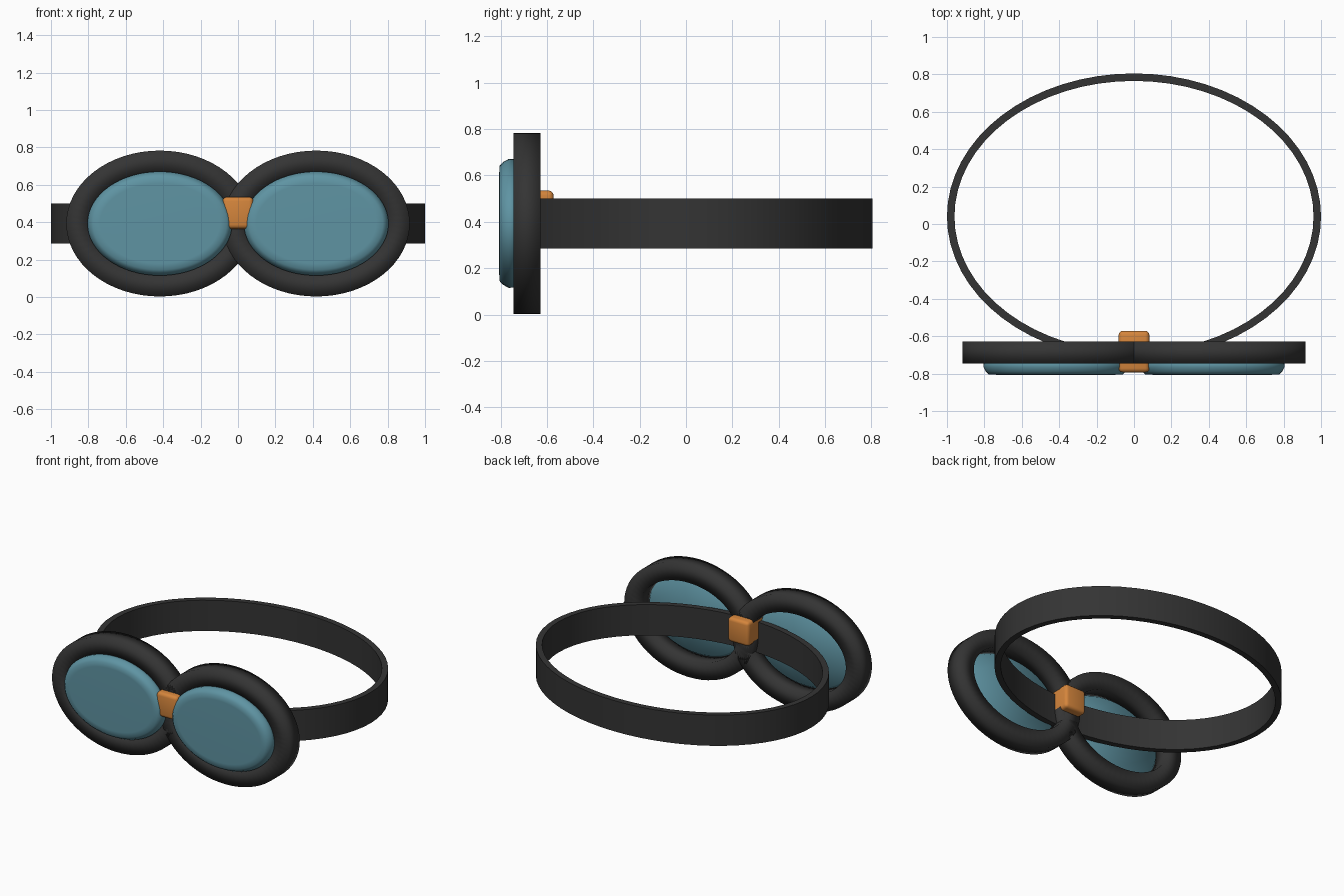
import bpy
import bmesh
from math import sin, cos, pi, radians
from mathutils import Matrix

cube = bpy.data.objects.get("Cube")
if cube:
    bpy.data.objects.remove(cube, do_unlink=True)


def material(name, colour):
    m = bpy.data.materials.new(name)
    m.use_nodes = True
    m.diffuse_color = (*colour, 1)
    m.node_tree.nodes["Principled BSDF"].inputs["Base Color"].default_value = (*colour, 1)
    return m


BLACK = material("black rubber", (0.034, 0.034, 0.034))
TEAL = material("teal glass", (0.114, 0.296, 0.366))
ORANGE = material("orange clip", (0.66, 0.235, 0.045))


def finish(bm, name, mat, angle=None):
    """Turn the mesh into a smooth-shaded object, with sharp edges above the angle."""
    bmesh.ops.recalc_face_normals(bm, faces=bm.faces)
    mesh = bpy.data.meshes.new(name)
    bm.to_mesh(mesh)
    bm.free()
    mesh.materials.append(mat)
    obj = bpy.data.objects.new(name, mesh)
    bpy.context.collection.objects.link(obj)
    bpy.ops.object.select_all(action="DESELECT")
    obj.select_set(True)
    bpy.context.view_layer.objects.active = obj
    if angle is None:
        bpy.ops.object.shade_smooth()
    else:
        bpy.ops.object.shade_smooth_by_angle(angle=radians(angle))
    return obj


def oval(profile, closed, steps=64):
    """Sweep (radius a, radius b, depth) points round an oval about the z axis."""
    bm = bmesh.new()
    rings = [[bm.verts.new((a * cos(2 * pi * i / steps), b * sin(2 * pi * i / steps), d))
              for i in range(steps)] for a, b, d in profile]
    pairs = list(zip(rings, rings[1:]))
    if closed:
        pairs.append((rings[-1], rings[0]))
    else:
        bm.faces.new(rings[0])
        bm.faces.new(rings[-1])
    for r, s in pairs:
        for i in range(steps):
            j = (i + 1) % steps
            bm.faces.new((r[i], r[j], s[j], s[i]))
    return bm


EYE_X, EYE_Z = 0.418, 0.393
UPRIGHT = Matrix.Rotation(radians(90), 4, "X")  # local depth points to the front

for side, sign in (("left", 1), ("right", -1)):
    place = Matrix.Translation((sign * EYE_X, 0, EYE_Z)) @ UPRIGHT

    # Flat-sectioned padded rim
    bm = oval([(0.5, 0.39, 0.628), (0.5, 0.39, 0.745),
               (0.38, 0.27, 0.745), (0.38, 0.27, 0.628)], True)
    bm.transform(place)
    finish(bm, side + "_rim", BLACK)

    # Lens with chamfered front and back edges
    bm = oval([(0.365, 0.255, 0.715), (0.386, 0.277, 0.745), (0.387, 0.278, 0.765),
               (0.374, 0.265, 0.789), (0.357, 0.248, 0.805), (0.32, 0.215, 0.806)], False)
    bm.transform(place)
    finish(bm, side + "_lens", TEAL, 60)

# Head strap
bm = oval([(1.0, 0.765, 0.285), (1.0, 0.765, 0.5),
           (0.96, 0.725, 0.5), (0.96, 0.725, 0.285)], True)
bm.transform(Matrix.Translation((0, 0.04, 0)))
finish(bm, "strap", BLACK, 40)

# Nose bridge clip
bm = bmesh.new()
bmesh.ops.create_cube(bm, size=1)
bm.transform(Matrix.Translation((0, -0.682, 0.45)) @ Matrix.Diagonal((0.164, 0.222, 0.17, 1)))
bmesh.ops.bevel(bm, geom=bm.edges[:], offset=0.022, segments=3, profile=0.5, affect="EDGES")
finish(bm, "nose_bridge", ORANGE, 40)
